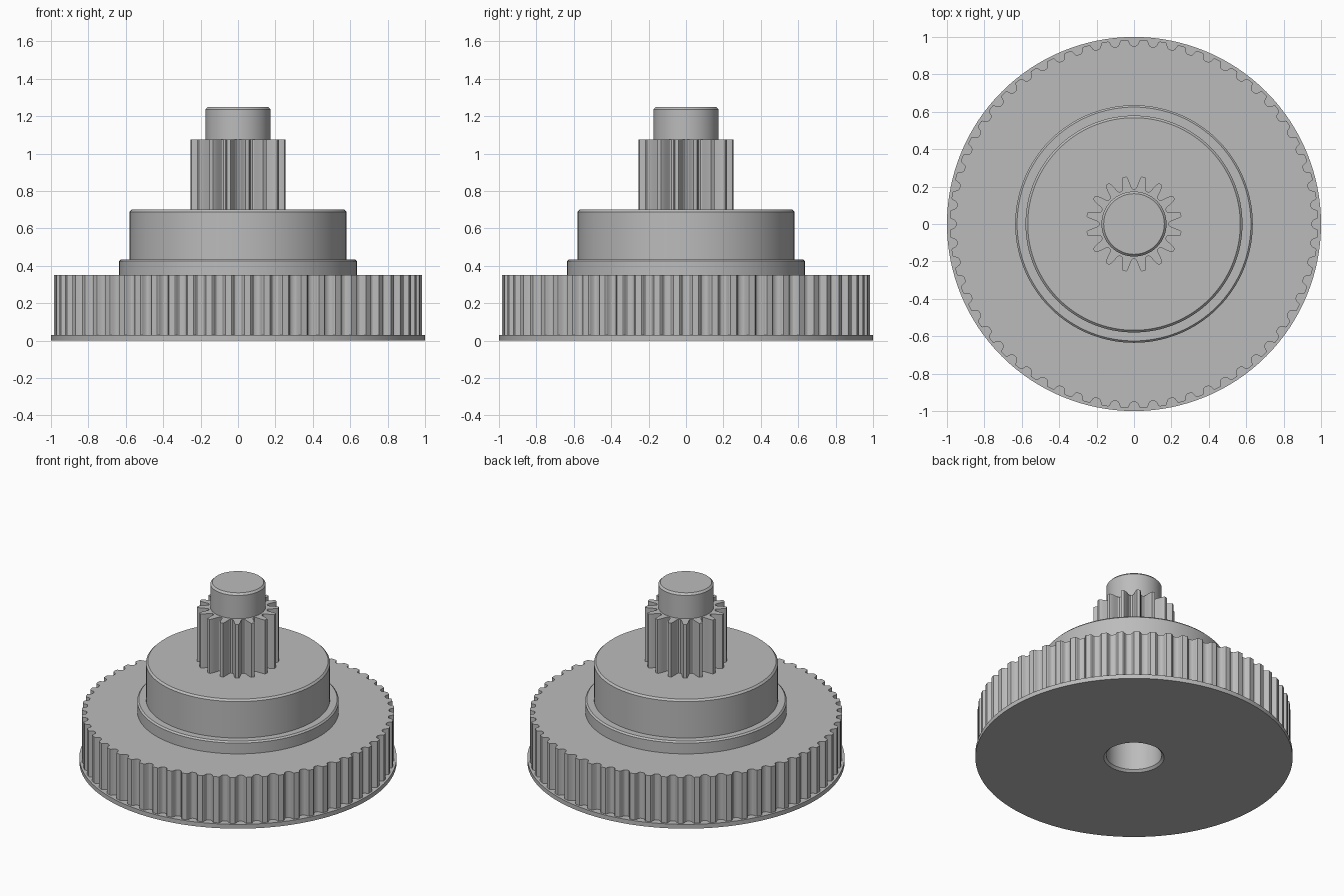
import bpy, bmesh
from math import cos, sin, pi, radians

old = bpy.data.objects.get("Cube")
if old:
    bpy.data.objects.remove(old, do_unlink=True)

grey = bpy.data.materials.new("plain grey")
grey.use_nodes = True
grey.diffuse_color = (0.5, 0.5, 0.5, 1)
grey.node_tree.nodes["Principled BSDF"].inputs["Base Color"].default_value = (0.5, 0.5, 0.5, 1)


def finish(name, bm):
    bmesh.ops.recalc_face_normals(bm, faces=bm.faces)
    mesh = bpy.data.meshes.new(name)
    bm.to_mesh(mesh)
    bm.free()
    mesh.materials.append(grey)
    ob = bpy.data.objects.new(name, mesh)
    bpy.context.collection.objects.link(ob)
    bpy.ops.object.select_all(action='DESELECT')
    ob.select_set(True)
    bpy.context.view_layer.objects.active = ob
    bpy.ops.object.shade_smooth_by_angle(angle=radians(25))
    return ob


def lathe(name, profile, steps=128):
    """Spin a radius/height profile about the z axis."""
    bm = bmesh.new()
    verts = [bm.verts.new((r, 0, z)) for r, z in profile]
    edges = [bm.edges.new(pair) for pair in zip(verts, verts[1:])]
    bmesh.ops.spin(bm, geom=verts + edges, cent=(0, 0, 0), axis=(0, 0, 1),
                   angle=2 * pi, steps=steps)
    bmesh.ops.remove_doubles(bm, verts=bm.verts, dist=0.0001)
    return finish(name, bm)


def toothed_ring(name, teeth, tooth, inner, low, high):
    """Repeat half a tooth (radius, fraction of pitch from its centre), mirrored."""
    whole = [(r, -f) for r, f in reversed(tooth)] + list(tooth)
    bm = bmesh.new()
    rings = [[], [], [], []]
    for i in range(teeth):
        for r, f in whole:
            a = (i + 0.5 + f) * 2 * pi / teeth
            for ring, (rad, z) in zip(rings, ((inner, low), (r, low), (r, high), (inner, high))):
                ring.append(bm.verts.new((rad * cos(a), rad * sin(a), z)))
    n = len(rings[0])
    for lower, upper in zip(rings, rings[1:]):
        for i in range(n):
            j = (i + 1) % n
            bm.faces.new((lower[i], lower[j], upper[j], upper[i]))
    return finish(name, bm)


# Thin bottom flange with a chamfered blind bore
lathe("bottom_flange", [(0, 0.35), (0.175, 0.35), (0.175, 0.015), (0.19, 0),
                        (1, 0), (1, 0.03), (0.9, 0.03)])

# Large toothed wheel: broad teeth parted by shallow rounded grooves
toothed_ring("large_gear", 60,
             [(0.985, 0.16), (0.981, 0.21), (0.972, 0.25), (0.962, 0.29),
              (0.955, 0.35), (0.952, 0.43)], 0.6, 0.03, 0.35)

# Collar and drum stepping up from the wheel
lathe("collar", [(0.635, 0.35), (0.635, 0.425), (0.625, 0.435), (0.5, 0.435)])
lathe("drum", [(0.58, 0.435), (0.58, 0.688), (0.568, 0.7), (0, 0.7)])

# Small pinion with slender tapering teeth
toothed_ring("pinion", 16,
             [(0.257, 0.1), (0.25, 0.14), (0.235, 0.19), (0.22, 0.24),
              (0.205, 0.28), (0.193, 0.33), (0.187, 0.42)], 0.15, 0.7, 1.075)

# Plain shaft end with a chamfered rim
lathe("shaft_end", [(0.174, 1.075), (0.174, 1.237), (0.162, 1.25), (0, 1.25)], 64)
